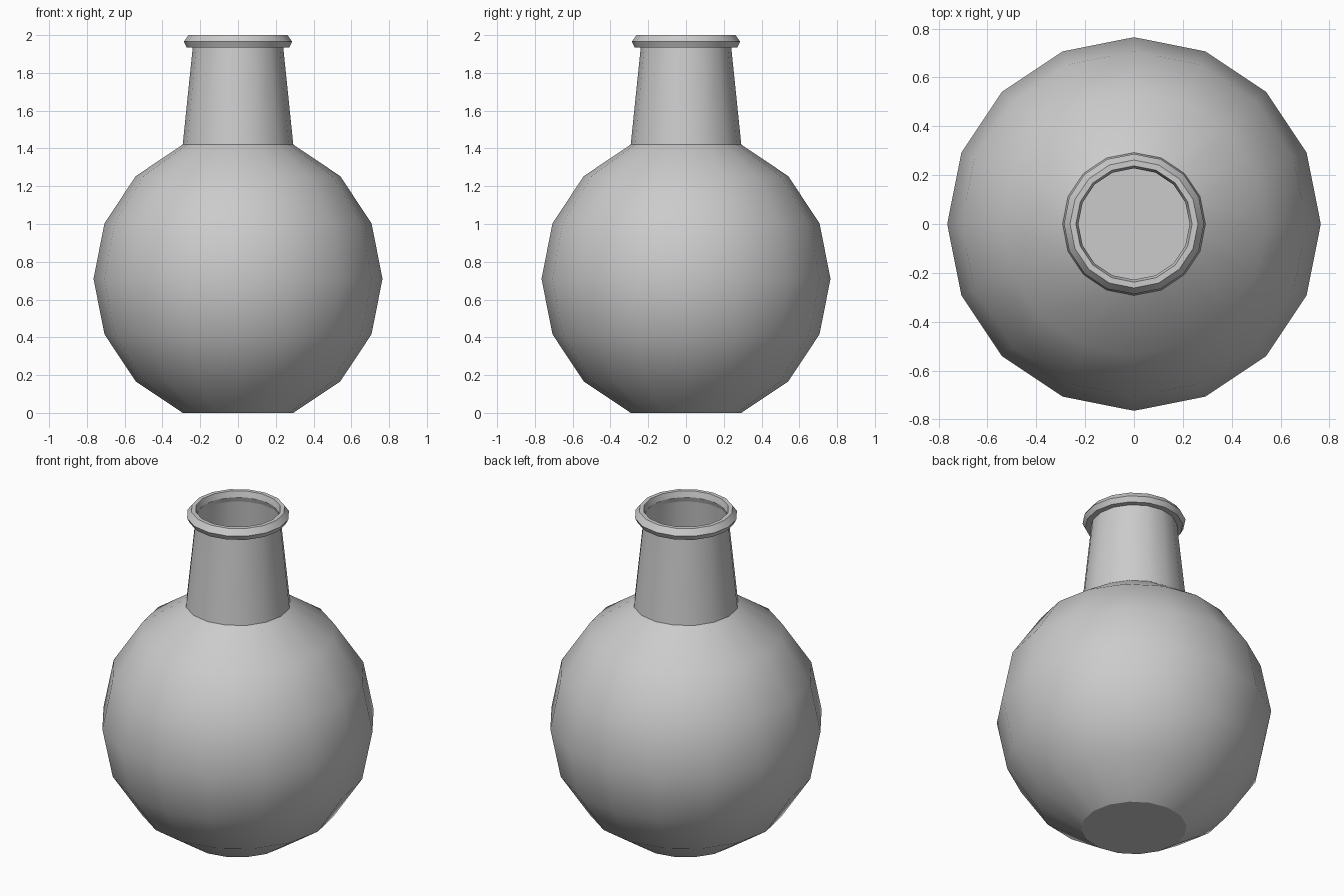
import bpy, bmesh, math

if "Cube" in bpy.data.objects:
    bpy.data.objects.remove(bpy.data.objects["Cube"])

SIDES = 16


def lathe(name, profile, closed=False, base=False):
    """Spin an (r, z) profile around the z axis."""
    bm = bmesh.new()
    rings = []
    for r, z in profile:
        rings.append([bm.verts.new((r * math.cos(2 * math.pi * i / SIDES),
                                    r * math.sin(2 * math.pi * i / SIDES), z))
                      for i in range(SIDES)])
    pairs = list(zip(rings, rings[1:]))
    if closed:
        pairs.append((rings[-1], rings[0]))
    for a, b in pairs:
        for i in range(SIDES):
            j = (i + 1) % SIDES
            bm.faces.new((a[i], a[j], b[j], b[i]))
    if base:
        bm.faces.new(rings[0][::-1])
    mesh = bpy.data.meshes.new(name)
    bm.to_mesh(mesh)
    bm.free()
    obj = bpy.data.objects.new(name, mesh)
    bpy.context.collection.objects.link(obj)
    bpy.ops.object.select_all(action='DESELECT')
    obj.select_set(True)
    bpy.context.view_layer.objects.active = obj
    bpy.ops.object.shade_smooth_by_angle(angle=math.radians(30))
    return obj


# Round body: sphere rings every 22.5 degrees, flat base, tapered open neck
R, CZ = 0.765, 0.71
body = [(R * math.cos(math.radians(a * 22.5)),
         CZ + 1.005 * R * math.sin(math.radians(a * 22.5))) for a in range(-3, 4)]
body[0] = (body[0][0], 0.0)
neck = [(0.237, 1.96)]
lathe("bottle_body", body + neck, base=True)

# Faceted bead around the mouth
lathe("mouth_rim", [(0.238, 1.935), (0.272, 1.935), (0.287, 1.965),
                    (0.262, 2.0), (0.238, 2.0), (0.228, 1.965)], closed=True)
